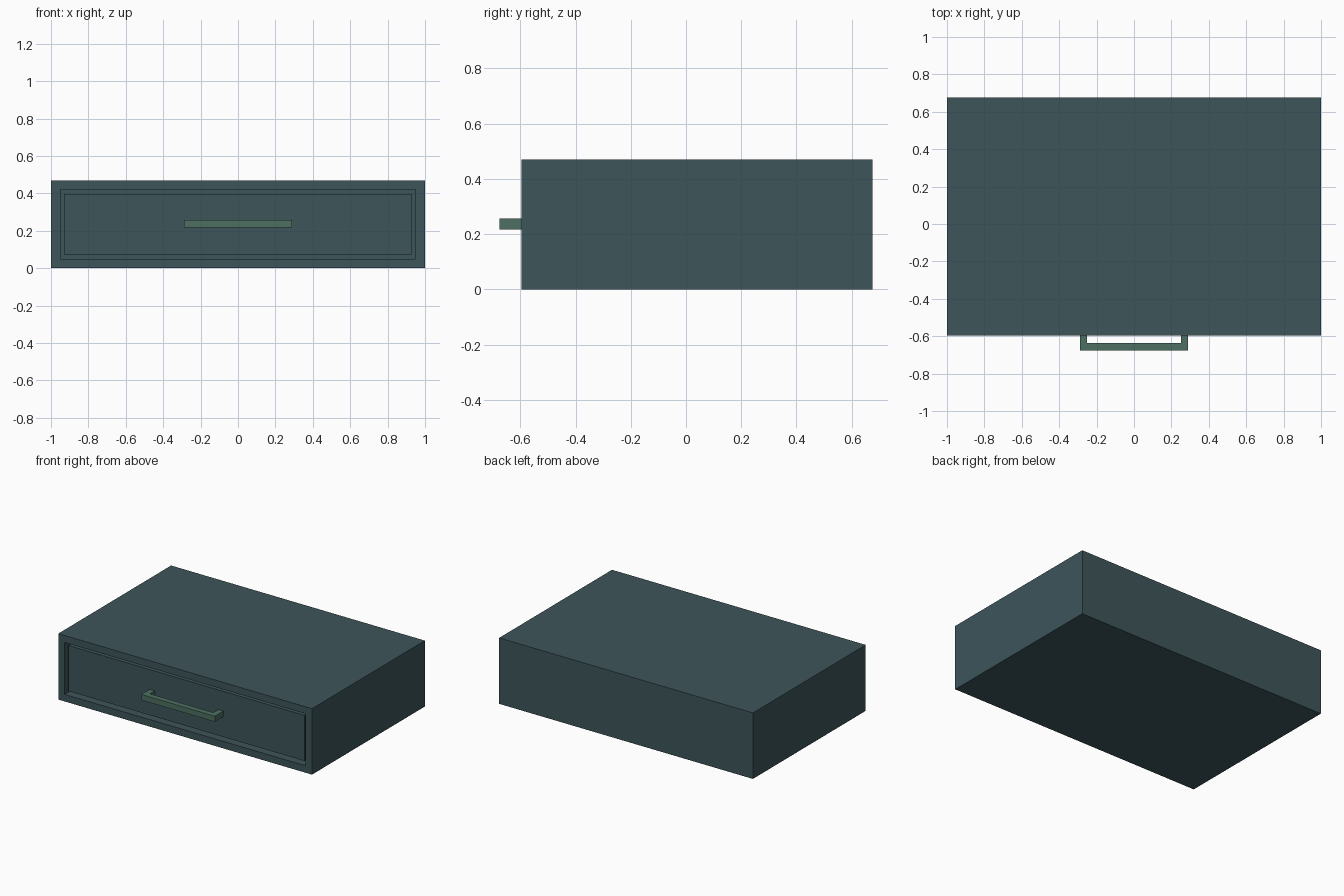
import bpy, bmesh

if "Cube" in bpy.data.objects:
    bpy.data.objects.remove(bpy.data.objects["Cube"])


def material(name, color):
    m = bpy.data.materials.new(name)
    m.diffuse_color = color
    m.use_nodes = True
    m.node_tree.nodes["Principled BSDF"].inputs["Base Color"].default_value = m.diffuse_color
    return m


teal = material("teal_paint", (0.047, 0.09, 0.102, 1))
green = material("green_metal", (0.075, 0.16, 0.12, 1))


def box(bm, lo, hi):
    verts = bmesh.ops.create_cube(bm, size=1)["verts"]
    for v in verts:
        v.co = [l if c < 0 else h for c, l, h in zip(v.co, lo, hi)]
    return verts


def finish(name, bm, mat):
    bmesh.ops.recalc_face_normals(bm, faces=bm.faces)
    mesh = bpy.data.meshes.new(name)
    bm.to_mesh(mesh)
    bm.free()
    mesh.materials.append(mat)
    obj = bpy.data.objects.new(name, mesh)
    bpy.context.collection.objects.link(obj)
    return obj


def hollow_box(name, lo, hi, axis, side, margins, depth, mat):
    """Box with the face on the given side inset and pushed inwards."""
    bm = bmesh.new()
    box(bm, lo, hi)
    face = next(f for f in bm.faces if f.calc_center_median()[axis] ==
                (lo, hi)[side > 0][axis] or
                abs(f.calc_center_median()[axis] - (lo, hi)[side > 0][axis]) < 1e-5)
    bmesh.ops.inset_region(bm, faces=[face], thickness=margins, use_even_offset=True)
    ext = bmesh.ops.extrude_discrete_faces(bm, faces=[face])["faces"][0]
    for v in ext.verts:
        v.co[axis] -= side * depth
    return finish(name, bm, mat)


FRONT, BACK, TOP = -0.595, 0.675, 0.47
PANEL = FRONT + 0.015

# Cabinet shell, open at the front
hollow_box("cabinet", (-1, FRONT, 0), (1, BACK, TOP), 1, -1, 0.05, 1.22, teal)

# Drawer, open at the top, with a small gap all round
hollow_box("drawer", (-0.93, PANEL, 0.073), (0.93, 0.6, 0.398), 2, 1, 0.03, 0.29, teal)

# Handle: U-shaped outline extruded upwards
bm = bmesh.new()
x, t, y = 0.29, 0.04, -0.675
outline = [(-x, PANEL), (-x, y), (x, y), (x, PANEL),
           (x - t, PANEL), (x - t, y + t), (t - x, y + t), (t - x, PANEL)]
face = bm.faces.new([bm.verts.new((a, b, 0.217)) for a, b in outline])
ext = bmesh.ops.extrude_face_region(bm, geom=[face])["geom"]
bmesh.ops.translate(bm, vec=(0, 0, t),
                    verts=[g for g in ext if isinstance(g, bmesh.types.BMVert)])
finish("handle", bm, green)
